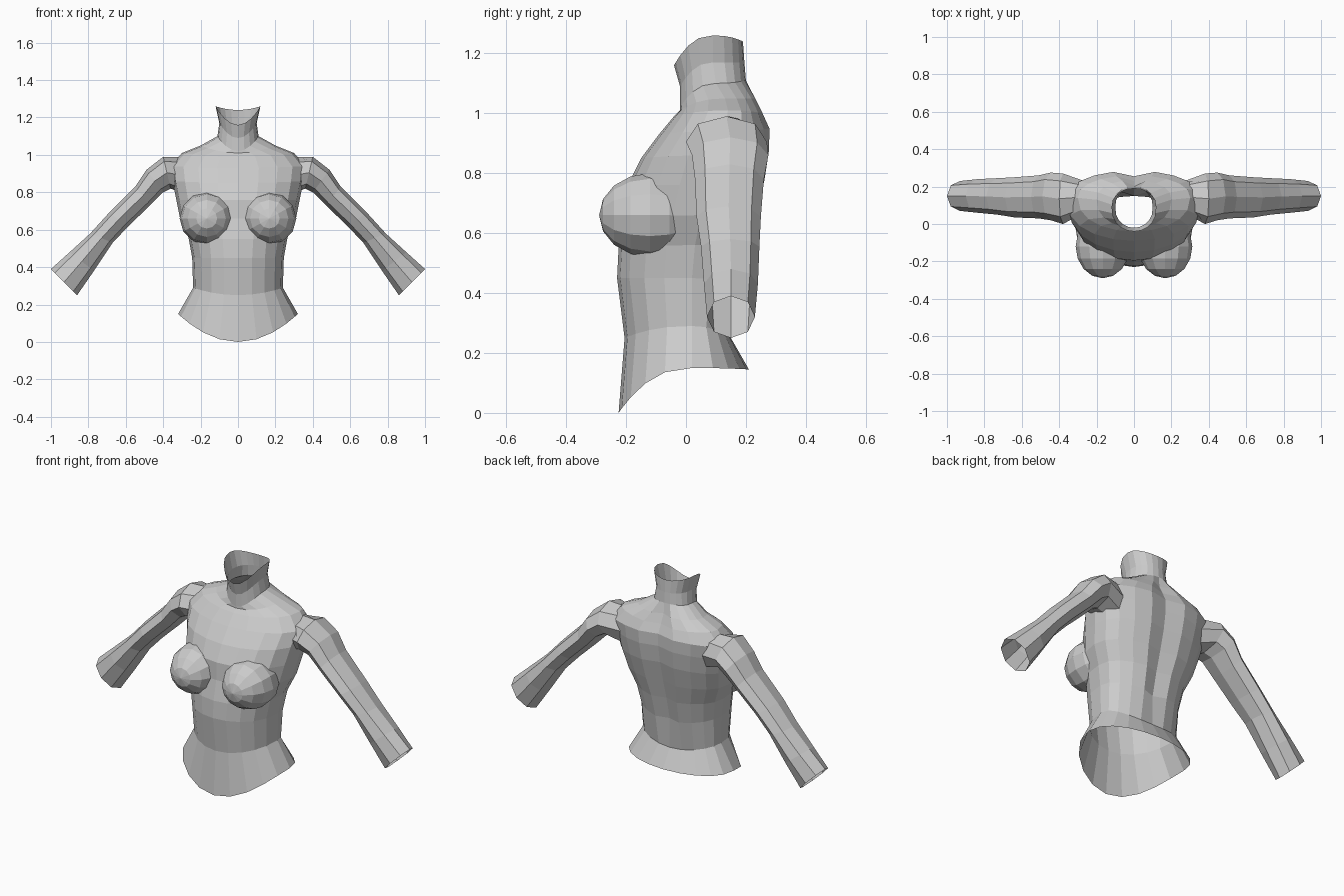
import bpy
import bmesh
from math import sin, cos, pi
from mathutils import Vector, Matrix

SIDES = 20
ARM_SIDES = 8

if "Cube" in bpy.data.objects:
    bpy.data.objects.remove(bpy.data.objects["Cube"], do_unlink=True)


def flat_material(name, colour):
    mat = bpy.data.materials.new(name)
    mat.use_nodes = True
    mat.diffuse_color = colour
    mat.node_tree.nodes["Principled BSDF"].inputs["Base Color"].default_value = colour
    return mat


grey = flat_material("plain grey", (0.6, 0.6, 0.6, 1))
# temporary slot that marks the end caps, removed after the union
cap_marker = bpy.data.materials.new("cap marker")


def make_object(name, bm):
    bmesh.ops.recalc_face_normals(bm, faces=bm.faces)
    mesh = bpy.data.meshes.new(name)
    bm.to_mesh(mesh)
    bm.free()
    mesh.materials.append(grey)
    mesh.materials.append(cap_marker)
    obj = bpy.data.objects.new(name, mesh)
    bpy.context.collection.objects.link(obj)
    return obj


def loft(name, rings):
    """Skin a list of point rings and close both ends with marked fans."""
    bm = bmesh.new()
    loops = [[bm.verts.new(p) for p in ring] for ring in rings]
    count = len(loops[0])
    for low, high in zip(loops, loops[1:]):
        for i in range(count):
            j = (i + 1) % count
            bm.faces.new((low[i], low[j], high[j], high[i]))
    for loop in (loops[0], loops[-1]):
        middle = bm.verts.new(sum((v.co for v in loop), Vector()) / count)
        for i in range(count):
            bm.faces.new((loop[i], loop[(i + 1) % count], middle)).material_index = 1
    return make_object(name, bm)


def body_ring(width, y_front, y_side, y_back, z_front, z_side, z_back):
    """One cross-section whose front, side and back have their own depth and height."""
    points = []
    for i in range(SIDES):
        a = 2 * pi * i / SIDES
        c = cos(a)
        y_end, z_end = (y_front, z_front) if c > 0 else (y_back, z_back)
        y = y_side + (y_end - y_side) * abs(c) ** 0.85
        z = z_side + (z_end - z_side) * c * c
        # spine groove
        if i == SIDES // 2 and 0.3 < z < 1.08:
            y -= 0.03
        points.append(Vector((width * sin(a), y, z)))
    return points


def arm_ring(x_top, z_top, x_low, z_low, y_front, y_back, side):
    top, low = Vector((x_top, 0, z_top)), Vector((x_low, 0, z_low))
    centre, half = (top + low) / 2, (top - low) / 2
    points = []
    for i in range(ARM_SIDES):
        a = 2 * pi * i / ARM_SIDES
        p = centre + half * cos(a)
        p.y = (y_front + y_back) / 2 + (y_back - y_front) / 2 * sin(a)
        p.x *= side
        points.append(p)
    return points


# torso and neck, from hem to collar
TORSO = [
    (.32, -.225, .02, .21, 0, .15, .145),
    (.24, -.205, .02, .15, .25, .29, .25),
    (.245, -.23, .02, .18, .45, .45, .42),
    (.265, -.225, .03, .21, .55, .56, .55),
    (.31, -.2, .05, .24, .66, .66, .66),
    (.33, -.195, .08, .27, .76, .76, .78),
    (.35, -.15, .1, .285, .85, .86, .88),
    (.36, -.09, .13, .285, .93, .94, .95),
    (.3, -.04, .14, .26, .99, 1.01, 1.0),
    (.2, -.02, .13, .235, 1.01, 1.05, 1.05),
    (.11, -.02, .1, .2, 1.02, 1.1, 1.11),
    (.1, -.02, .09, .195, 1.09, 1.17, 1.17),
    (.12, -.04, .09, .19, 1.16, 1.26, 1.24),
]
torso = loft("torso", [body_ring(*r) for r in TORSO])

# arms, from inside the shoulder to the wrist
ARM = [
    (.27, .99, .26, .78, .06, .23),
    (.4, .99, .36, .82, 0, .27),
    (.49, .92, .4, .8, .02, .275),
    (.55, .83, .47, .73, .03, .26),
    (.69, .69, .585, .62, .035, .25),
    (.79, .58, .67, .53, .05, .245),
    (.9, .48, .77, .38, .06, .24),
    (1.0, .39, .86, .25, .07, .23),
]
parts = []
for side, label in ((1, "left"), (-1, "right")):
    parts.append(loft(label + "_arm", [arm_ring(*r, side) for r in ARM]))

    # rounded chest form
    bm = bmesh.new()
    bmesh.ops.create_uvsphere(bm, u_segments=12, v_segments=8, radius=1)
    shape = (Matrix.Translation((.167 * side, -.12, .66))
             @ Matrix.Diagonal((.145, .17, .14, 1))
             @ Matrix.Rotation(pi / 2, 4, "X"))
    bmesh.ops.transform(bm, matrix=shape, verts=bm.verts)
    parts.append(make_object(label + "_chest", bm))

# join everything into one skin
for part in parts:
    union = torso.modifiers.new("join " + part.name, "BOOLEAN")
    union.operation = "UNION"
    union.solver = "EXACT"
    union.object = part
bpy.context.view_layer.update()
graph = bpy.context.evaluated_depsgraph_get()
skin = bpy.data.meshes.new_from_object(torso.evaluated_get(graph))
torso.modifiers.clear()
torso.data = skin
for part in parts:
    bpy.data.objects.remove(part, do_unlink=True)

# open the neck, waist and wrists
bm = bmesh.new()
bm.from_mesh(skin)
caps = [f for f in bm.faces if f.material_index == 1]
bmesh.ops.delete(bm, geom=caps, context="FACES")
bmesh.ops.remove_doubles(bm, verts=bm.verts, dist=0.004)
bm.to_mesh(skin)
bm.free()
skin.materials.clear()
skin.materials.append(grey)
bpy.data.materials.remove(cap_marker)
